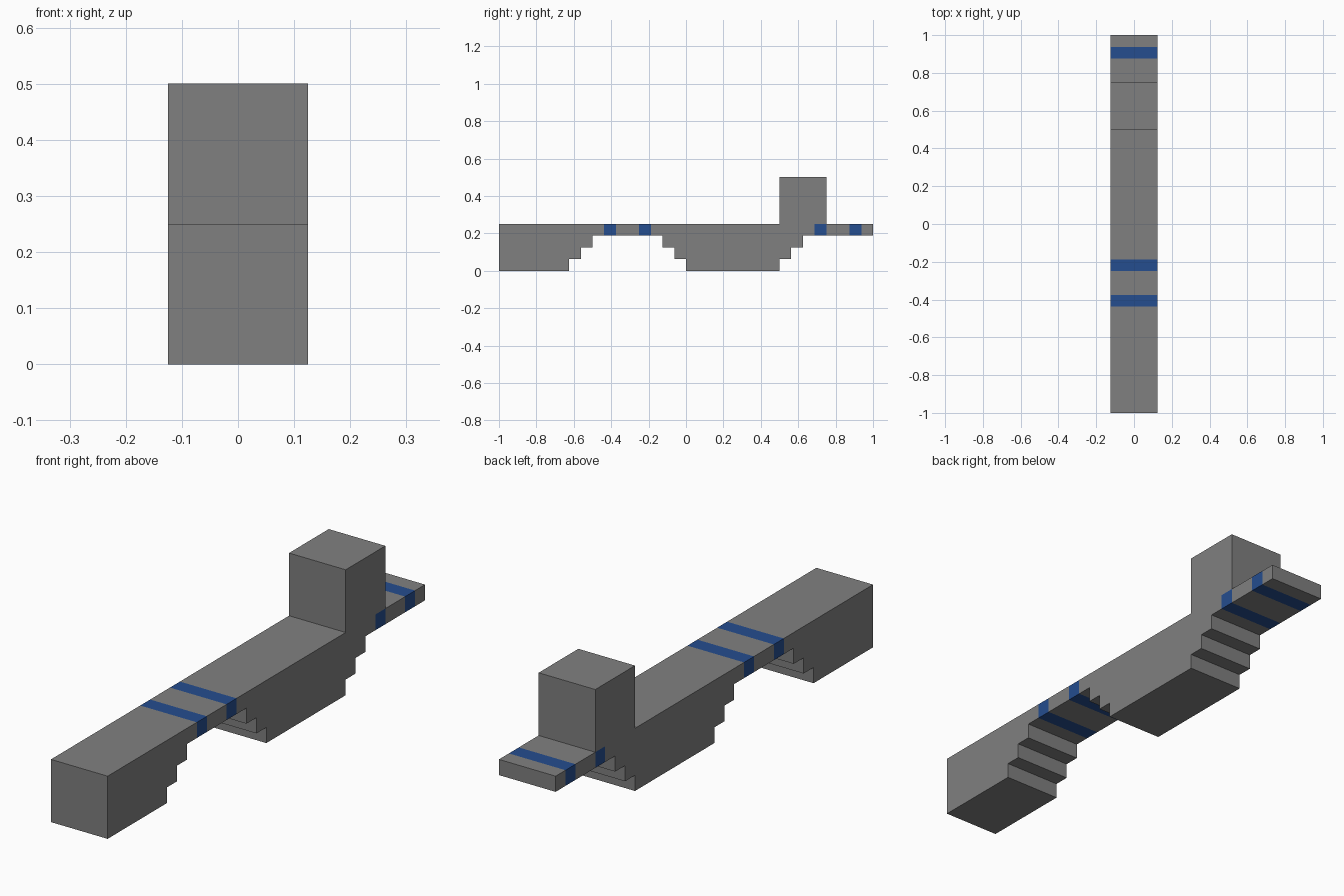
import bpy
import bmesh

if "Cube" in bpy.data.objects:
    bpy.data.objects.remove(bpy.data.objects["Cube"], do_unlink=True)

U = 1 / 16           # building unit: every size is a multiple of it
HALF_WIDTH = 2 * U
DECK_TOP, DECK_BOTTOM = 4 * U, 3 * U


def make_material(name, rgb):
    mat = bpy.data.materials.new(name)
    mat.use_nodes = True
    mat.diffuse_color = (*rgb, 1)
    mat.node_tree.nodes["Principled BSDF"].inputs["Base Color"].default_value = (*rgb, 1)
    return mat


stone = make_material("grey stone", (0.216, 0.216, 0.216))
blue = make_material("blue band", (0.018, 0.074, 0.275))


def extrude_profile(name, profile, bands=()):
    """Extrude a (y, z) outline across x and colour the deck bands."""
    bm = bmesh.new()
    face = bm.faces.new([bm.verts.new((-HALF_WIDTH, y, z)) for y, z in profile])
    ext = bmesh.ops.extrude_face_region(bm, geom=[face], use_keep_orig=True)
    moved = [v for v in ext["geom"] if isinstance(v, bmesh.types.BMVert)]
    bmesh.ops.translate(bm, verts=moved, vec=(2 * HALF_WIDTH, 0, 0))
    bmesh.ops.recalc_face_normals(bm, faces=bm.faces)

    # Cut clean edges along the bands
    for start in bands:
        for y in (start, start + U):
            bmesh.ops.bisect_plane(bm, geom=bm.verts[:] + bm.edges[:] + bm.faces[:],
                                   plane_co=(0, y, 0), plane_no=(0, 1, 0))
    for f in bm.faces:
        y = f.calc_center_median().y
        if any(start < y < start + U for start in bands):
            f.material_index = 1

    mesh = bpy.data.meshes.new(name)
    bm.to_mesh(mesh)
    bm.free()
    mesh.materials.append(stone)
    mesh.materials.append(blue)
    obj = bpy.data.objects.new(name, mesh)
    bpy.context.collection.objects.link(obj)
    return obj


def steps(y, rising):
    """Three stair corners under the deck, starting at y and going to +y."""
    points = []
    for i in range(3):
        near, far = (i, i + 1) if rising else (3 - i, 2 - i)
        points += [(y + i * U, near * U), (y + i * U, far * U)]
    return points


# Wall with stepped openings under the deck
outline = [(-1, DECK_TOP), (-1, 0)]
outline += steps(-10 * U, True)
outline += steps(-2 * U, False)
outline += steps(8 * U, True)
outline += [(1, DECK_BOTTOM), (1, DECK_TOP)]
extrude_profile("stepped_wall", outline,
                bands=[-7 * U, -4 * U, 11 * U, 14 * U])

# Square tower on the deck
extrude_profile("tower", [(8 * U, DECK_TOP), (12 * U, DECK_TOP),
                          (12 * U, 8 * U), (8 * U, 8 * U)])
